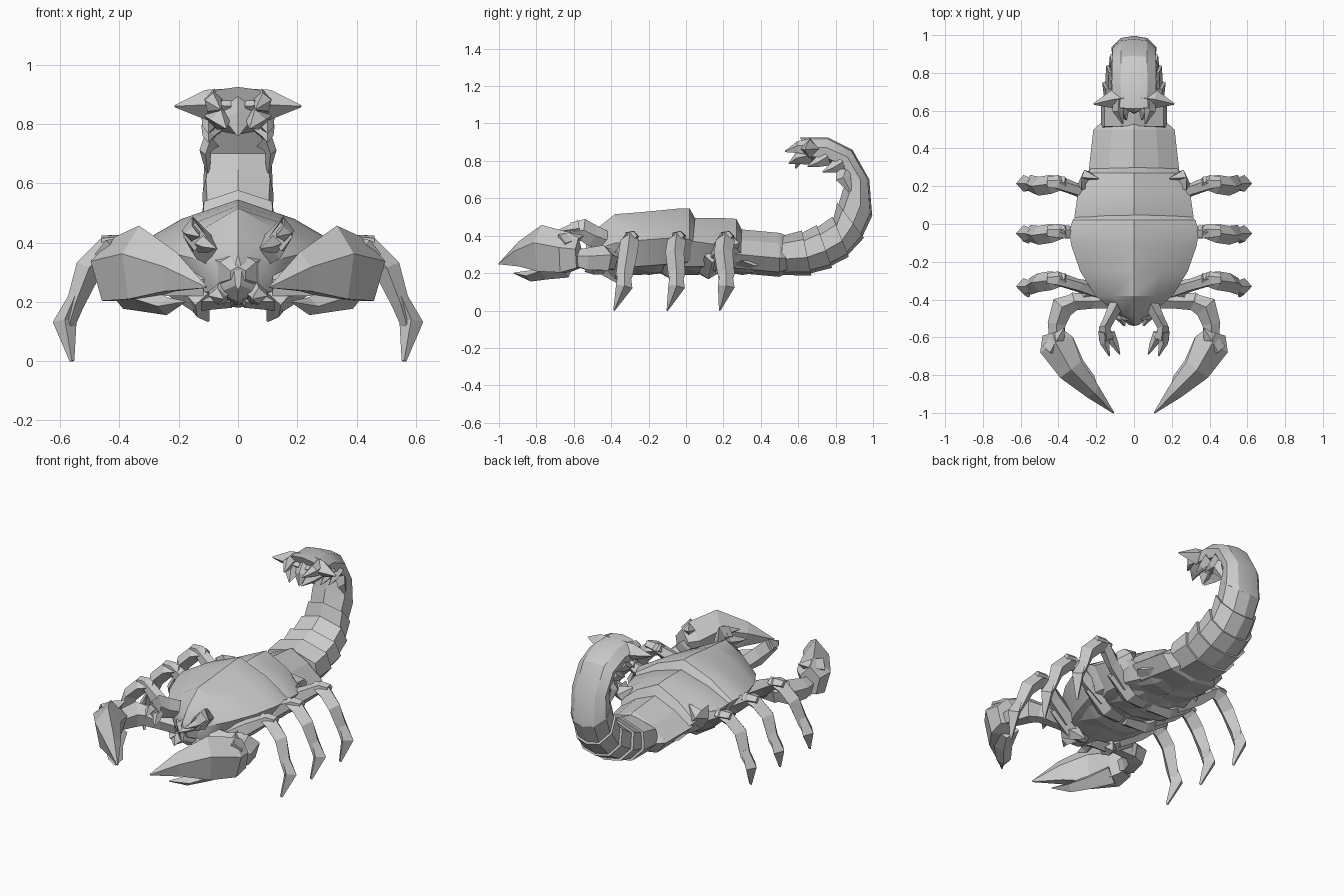
import bpy, bmesh, math
from mathutils import Vector


def loft(name, rings, mirror=False):
    """Skin a list of equal-length vertex rings and cap both ends."""
    bm = bmesh.new()
    vs = [[bm.verts.new(p) for p in r] for r in rings]
    n = len(vs[0])
    for a, b in zip(vs, vs[1:]):
        for i in range(n):
            j = (i + 1) % n
            bm.faces.new((a[i], a[j], b[j], b[i]))
    bm.faces.new(vs[0])
    bm.faces.new(vs[-1][::-1])
    bmesh.ops.recalc_face_normals(bm, faces=bm.faces)
    me = bpy.data.meshes.new(name)
    bm.to_mesh(me)
    bm.free()
    ob = bpy.data.objects.new(name, me)
    bpy.context.collection.objects.link(ob)
    if mirror:
        ob.modifiers.new("mirror", 'MIRROR')
    return ob


def limb(name, pts, ref=(0, 0, 1), n=5, mirror=True):
    """Faceted tube along (x, y, z, radius along ref, radius across) points."""
    ref = Vector(ref)
    c = [Vector(p[:3]) for p in pts]
    rings = []
    for i, p in enumerate(pts):
        t = (c[min(i + 1, len(c) - 1)] - c[max(i - 1, 0)]).normalized()
        a = (ref - t * ref.dot(t)).normalized()
        b = t.cross(a)
        rings.append([c[i] + a * (p[3] * math.cos(k * math.tau / n))
                      + b * (p[4] * math.sin(k * math.tau / n)) for k in range(n)])
    return loft(name, rings, mirror)


def body_ring(y, w, zt, ze, zb):
    """Ridged cross-section: back ridge, shoulders, side edge, belly."""
    half = [(0.55 * w, zt - 0.42 * (zt - ze)), (w, ze), (0.72 * w, zb + 0.25 * (ze - zb))]
    r = [(0, zt)] + half + [(0, zb)] + [(-x, z) for x, z in reversed(half)]
    return [Vector((x, y, z)) for x, z in r]


# Carapace shield and the two overlapping back plates
carapace = loft("carapace", [body_ring(*s) for s in (
    (-0.535, 0.012, 0.36, 0.30, 0.24), (-0.48, 0.085, 0.435, 0.33, 0.20),
    (-0.38, 0.205, 0.515, 0.36, 0.19), (-0.25, 0.285, 0.525, 0.375, 0.19),
    (-0.12, 0.33, 0.537, 0.385, 0.20), (-0.04, 0.345, 0.545, 0.39, 0.21),
    (0.02, 0.325, 0.545, 0.38, 0.22), (0.05, 0.3, 0.49, 0.36, 0.23))])
middle = loft("middle_back_plate", [body_ring(*s) for s in (
    (-0.02, 0.28, 0.47, 0.37, 0.19), (0.04, 0.315, 0.495, 0.37, 0.19),
    (0.18, 0.295, 0.495, 0.35, 0.2), (0.27, 0.25, 0.49, 0.33, 0.2),
    (0.30, 0.22, 0.43, 0.3, 0.22))])
loft("rear_back_plate", [body_ring(*s) for s in (
    (0.22, 0.22, 0.41, 0.3, 0.21), (0.28, 0.24, 0.435, 0.3, 0.2),
    (0.50, 0.215, 0.415, 0.28, 0.18), (0.54, 0.17, 0.4, 0.28, 0.2))])

# Pointed side flaps where the plates overlap
limb("plate_side_flap", [(0.27, 0.20, 0.34, 0.07, 0.03), (0.25, 0.26, 0.36, 0.05, 0.03),
                         (0.19, 0.24, 0.41, 0.004, 0.004)], n=4)

# Tail: stations of inner edge, outer edge (y, z) and half width
stations = [((0.52, 0.41), (0.50, 0.18), 0.19), ((0.62, 0.425), (0.67, 0.19), 0.17),
            ((0.70, 0.455), (0.78, 0.23), 0.165), ((0.785, 0.5), (0.87, 0.29), 0.145),
            ((0.81, 0.575), (0.95, 0.39), 0.125), ((0.84, 0.645), (0.995, 0.51), 0.118),
            ((0.86, 0.70), (0.98, 0.70), 0.113), ((0.82, 0.765), (0.89, 0.86), 0.115),
            ((0.74, 0.79), (0.76, 0.925), 0.118), ((0.66, 0.80), (0.61, 0.925), 0.115)]


def tail_ring(inner, outer, w, s):
    i, o = Vector((0, *inner)), Vector((0, *outer))
    m = (i + o) / 2
    prof = [(0, 0), (0.9, 0.2), (1, 0.6), (0.6, 0.92), (0, 1)]
    prof += [(-x, f) for x, f in prof[3:0:-1]]
    return [m + (i.lerp(o, f) + Vector((x * w, 0, 0)) - m) * s for x, f in prof]


tail = []
for k, (a, b) in enumerate(zip(stations[:6], stations[1:6])):
    tail.append(loft(f"tail_segment_{k + 1}", [tail_ring(*a, 0.92), tail_ring(*b, 1.02)]))
tail.append(loft("tail_hook", [tail_ring(*s, 1) for s in stations[5:]]))

# Tail tip: swept wing blades, fangs, centre sting and underside teeth
limb("tail_wing", [(0.03, 0.67, 0.86, 0.06, 0.06), (0.11, 0.66, 0.865, 0.05, 0.05),
                   (0.213, 0.635, 0.86, 0.004, 0.004)], (0, 1, 0), 4)
limb("tail_upper_fang", [(0.08, 0.66, 0.87, 0.05, 0.035), (0.085, 0.6, 0.87, 0.035, 0.03),
                         (0.06, 0.53, 0.85, 0.004, 0.004)], n=5)
limb("tail_lower_fang", [(0.07, 0.67, 0.83, 0.05, 0.05), (0.06, 0.6, 0.815, 0.035, 0.035),
                         (0.04, 0.55, 0.785, 0.003, 0.003)], n=4)
limb("sting", [(0, 0.66, 0.85, 0.06, 0.08), (0, 0.61, 0.82, 0.03, 0.05),
               (0, 0.585, 0.76, 0.003, 0.003)], (0, 1, 0), 4, False)
for k, (y, z) in enumerate(((0.73, 0.81), (0.81, 0.78))):
    limb(f"tail_tooth_{k + 1}", [(0.085, y + 0.02, z + 0.01, 0.04, 0.05), (0.1, y - 0.03, z - 0.02, 0.02, 0.025),
                                 (0.1, y - 0.08, z - 0.04, 0.003, 0.003)], (1, 0, 0), 4)
limb("tail_side_fin", [(0.09, 0.85, 0.74, 0.03, 0.05), (0.11, 0.84, 0.71, 0.02, 0.04),
                       (0.1, 0.89, 0.62, 0.003, 0.003)], (1, 0, 0), 4)

# Walking legs: (root y, knee y, foot y, tip y)
for k, (r, kn, f, tp) in enumerate(((-0.36, -0.29, -0.33, -0.385),
                                    (-0.06, -0.04, -0.05, -0.10),
                                    (0.14, 0.22, 0.215, 0.18))):
    m = (r + kn) / 2
    limb(f"leg_thigh_{k + 1}", [(0.17, r, 0.25, 0.05, 0.05), (0.30, m, 0.33, 0.035, 0.05),
                                (0.41, kn, 0.40, 0.04, 0.03), (0.46, kn, 0.40, 0.03, 0.025)], (0, 1, 0))
    limb(f"leg_shin_{k + 1}", [(0.36, kn, 0.395, 0.03, 0.03), (0.44, kn - 0.01, 0.375, 0.05, 0.045),
                               (0.505, kn - 0.02, 0.31, 0.05, 0.045),
                               (0.55, f, 0.19, 0.045, 0.03), (0.57, f - 0.01, 0.12, 0.025, 0.02)], (0, 1, 0), 4)
    limb(f"leg_foot_{k + 1}", [(0.55, f, 0.22, 0.03, 0.02), (0.585, f, 0.13, 0.045, 0.04),
                               (0.56, tp, 0.0, 0.004, 0.008)], (0, 1, 0), 4)
    limb(f"leg_base_{k + 1}", [(0.02, r - 0.04, 0.20, 0.04, 0.02), (0.14, r - 0.02, 0.20, 0.05, 0.035),
                               (0.27, r, 0.29, 0.04, 0.04)], (0, 1, 0), 4)

# Broad belly plates and front underside spikes
for k, y in enumerate((-0.2, 0.06, 0.3)):
    limb(f"belly_plate_{k + 1}", [(0, y, 0.21, 0.13, 0.02), (0.12, y + 0.02, 0.22, 0.12, 0.02),
                                  (0.2, y + 0.06, 0.255, 0.07, 0.015)], (0, 1, 0), 4)
limb("underside_spike", [(0.14, -0.42, 0.23, 0.05, 0.04), (0.13, -0.35, 0.18, 0.04, 0.035),
                         (0.1, -0.3, 0.135, 0.004, 0.004)], n=4)

# Face and small mouth pincers
limb("face", [(0, -0.42, 0.31, 0.09, 0.13), (0, -0.5, 0.3, 0.07, 0.07),
              (0, -0.53, 0.29, 0.03, 0.03)], n=6, mirror=False)
limb("mouth_arm", [(0.09, -0.42, 0.37, 0.05, 0.04), (0.13, -0.5, 0.40, 0.06, 0.03),
                   (0.155, -0.55, 0.43, 0.06, 0.03), (0.145, -0.61, 0.42, 0.05, 0.04)], n=4)
limb("mouth_outer_pincer", [(0.155, -0.57, 0.44, 0.045, 0.035), (0.155, -0.63, 0.43, 0.025, 0.025),
                            (0.13, -0.70, 0.42, 0.003, 0.003)], n=4)
limb("mouth_inner_pincer", [(0.13, -0.58, 0.40, 0.035, 0.03), (0.10, -0.64, 0.385, 0.02, 0.02),
                            (0.075, -0.69, 0.38, 0.003, 0.003)], n=4)
limb("lower_mouth_spike", [(0.05, -0.44, 0.24, 0.05, 0.05), (0.07, -0.50, 0.22, 0.03, 0.03),
                           (0.05, -0.54, 0.21, 0.004, 0.004)], n=4)

# Claw arms
limb("claw_upper_arm", [(0.12, -0.40, 0.26, 0.05, 0.05), (0.22, -0.41, 0.26, 0.05, 0.04),
                        (0.32, -0.41, 0.27, 0.065, 0.05), (0.37, -0.44, 0.27, 0.04, 0.04)])
limb("claw_forearm", [(0.29, -0.40, 0.27, 0.05, 0.04), (0.38, -0.44, 0.275, 0.075, 0.065),
                      (0.41, -0.53, 0.27, 0.065, 0.05), (0.41, -0.62, 0.28, 0.04, 0.04)])

# Claw hand with the big upper finger, wedge-shaped
limb("claw_hand", [(0.43, -0.575, 0.30, 0.09, 0.06), (0.41, -0.64, 0.30, 0.12, 0.10),
                   (0.335, -0.77, 0.32, 0.137, 0.075), (0.22, -0.885, 0.295, 0.075, 0.045),
                   (0.108, -1.0, 0.25, 0.004, 0.004)], n=5)
limb("claw_lower_finger", [(0.38, -0.64, 0.24, 0.065, 0.07), (0.31, -0.75, 0.21, 0.045, 0.05),
                           (0.24, -0.83, 0.185, 0.03, 0.04), (0.18, -0.92, 0.20, 0.003, 0.003)], n=4)
limb("claw_hand_spur", [(0.44, -0.67, 0.36, 0.05, 0.05), (0.40, -0.60, 0.38, 0.035, 0.035),
                        (0.37, -0.55, 0.40, 0.003, 0.003)], n=4)

# Smooth shells on the shield, middle plate and tail hook
bpy.ops.object.select_all(action='DESELECT')
for ob in (carapace, middle, tail[-1]):
    ob.select_set(True)
bpy.context.view_layer.objects.active = carapace
bpy.ops.object.shade_smooth_by_angle(angle=math.radians(28))
